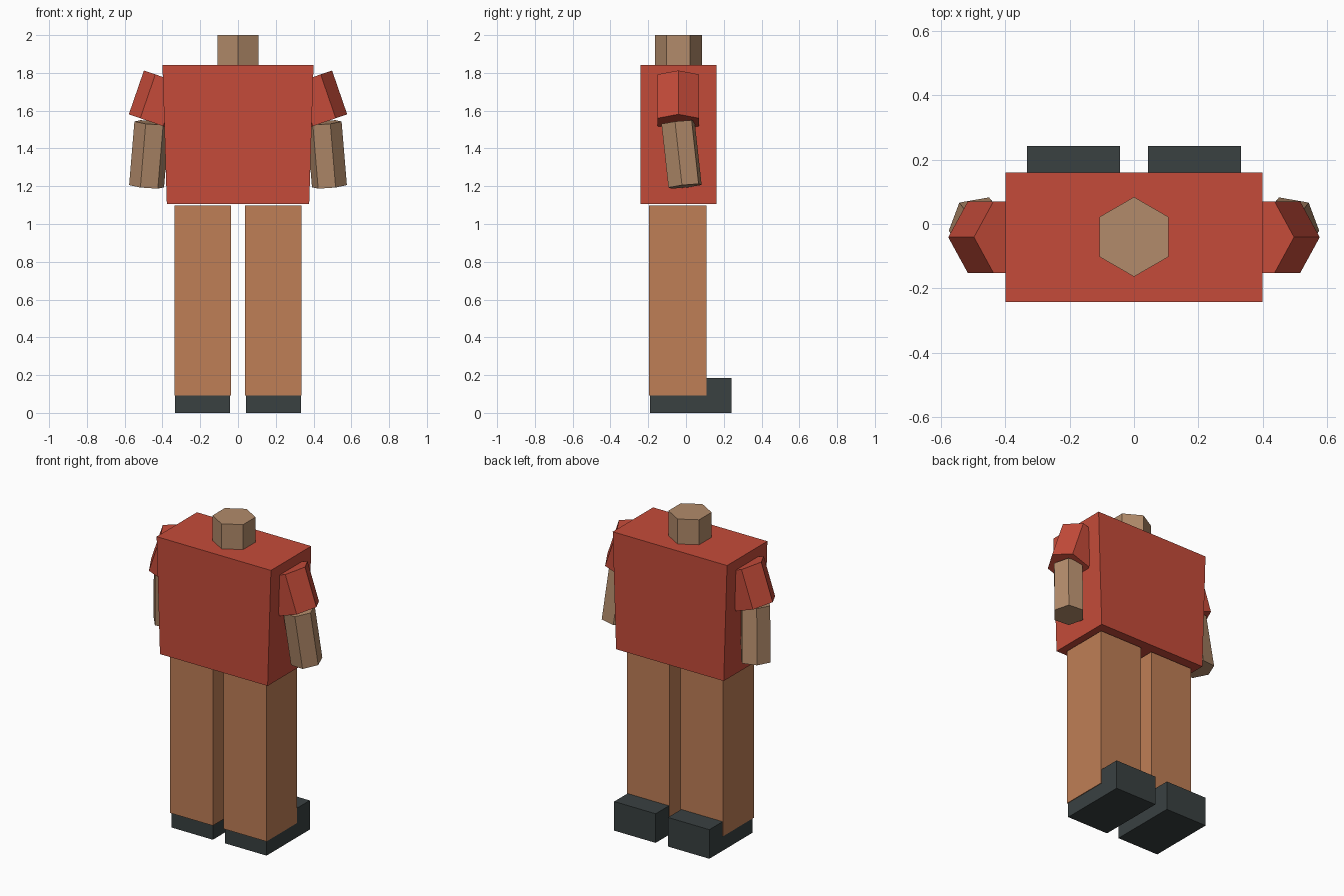
import bpy, bmesh, math
from mathutils import Vector

if "Cube" in bpy.data.objects:
    bpy.data.objects.remove(bpy.data.objects["Cube"])


def material(name, rgb):
    m = bpy.data.materials.new(name)
    m.diffuse_color = (*rgb, 1)
    m.use_nodes = True
    m.node_tree.nodes["Principled BSDF"].inputs["Base Color"].default_value = m.diffuse_color
    return m


RED = material("red_shirt", (0.56, 0.071, 0.042))
SKIN = material("tan_skin", (0.445, 0.258, 0.145))
BROWN = material("brown_trousers", (0.52, 0.210, 0.093))
DARK = material("dark_shoe", (0.041, 0.052, 0.053))


def finish(bm, name, mat):
    bmesh.ops.recalc_face_normals(bm, faces=bm.faces)
    mesh = bpy.data.meshes.new(name)
    bm.to_mesh(mesh)
    bm.free()
    mesh.materials.append(mat)
    obj = bpy.data.objects.new(name, mesh)
    bpy.context.collection.objects.link(obj)
    return obj


def box(name, mat, lo, hi, bottom_scale=1.0):
    """Box between two corners; the bottom can be narrowed in x."""
    lo, hi = Vector(lo), Vector(hi)
    mid, size = (lo + hi) / 2, hi - lo
    bm = bmesh.new()
    bmesh.ops.create_cube(bm, size=1)
    for v in bm.verts:
        if v.co.z < 0:
            v.co.x *= bottom_scale
        v.co = mid + v.co * size
    return finish(bm, name, mat)


def hex_prism(name, mat, top, bottom, radius, turn=0.0, side=1):
    """Six-sided prism between two centres; side=-1 mirrors it in x."""
    top, bottom = Vector(top), Vector(bottom)
    axis = (top - bottom).normalized()
    u = Vector((0, 1, 0)).cross(axis).normalized()
    w = axis.cross(u)
    bm = bmesh.new()
    rings = []
    for centre in (top, bottom):
        ring = []
        for i in range(6):
            a = math.radians(60 * i + turn)
            p = centre + radius * (u * math.cos(a) + w * math.sin(a))
            ring.append(bm.verts.new((p.x * side, p.y, p.z)))
        bm.faces.new(ring)
        rings.append(ring)
    for i in range(6):
        j = (i + 1) % 6
        bm.faces.new((rings[0][i], rings[0][j], rings[1][j], rings[1][i]))
    return finish(bm, name, mat)


# Torso and neck
box("torso", RED, (-0.40, -0.242, 1.105), (0.40, 0.161, 1.842), 0.942)
hex_prism("neck", SKIN, (0, -0.04, 2.0), (0, -0.04, 1.80), 0.124, 30)

# Limbs, one set per side
for side, label in ((1, "right"), (-1, "left")):
    hex_prism(label + "_sleeve", RED, (0.377, -0.041, 1.771),
              (0.457, -0.041, 1.539), 0.128, 0, side)
    hex_prism(label + "_forearm", SKIN, (0.456, -0.042, 1.537),
              (0.484, -0.005, 1.20), 0.094, -10, side)
    x0, x1 = sorted((0.038 * side, 0.337 * side))
    box(label + "_leg", BROWN, (x0, -0.197, 0.093), (x1, 0.109, 1.099))
    x0, x1 = sorted((0.043 * side, 0.333 * side))
    box(label + "_shoe", DARK, (x0, -0.19, 0.0), (x1, 0.242, 0.184))
